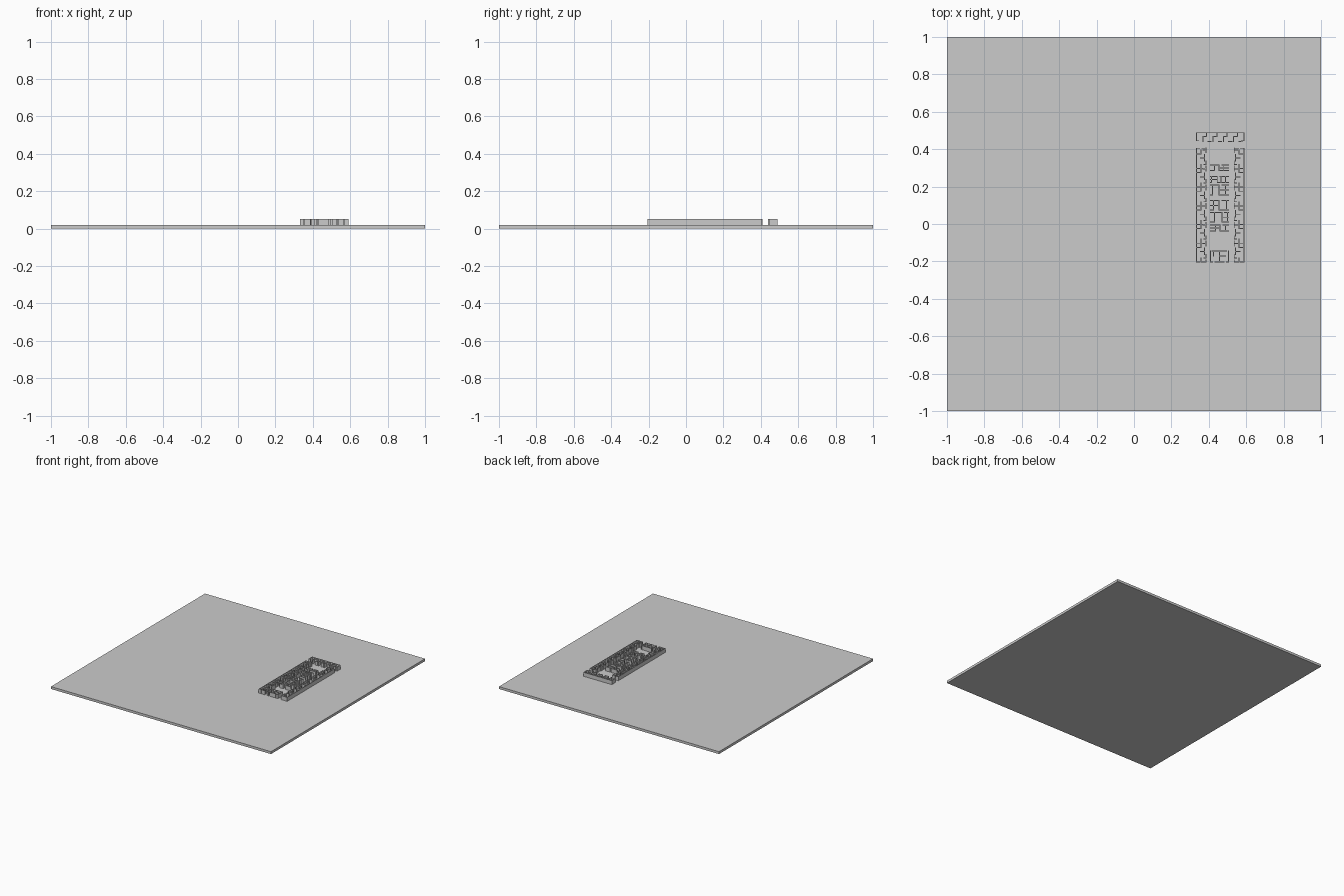
import bpy, bmesh

if "Cube" in bpy.data.objects:
    bpy.data.objects.remove(bpy.data.objects["Cube"])

BASE, TOP, T = 0.02, 0.053, 0.005


def add_box(bm, x0, x1, y0, y1, z0, z1):
    v = [bm.verts.new((x, y, z)) for z in (z0, z1)
         for x, y in ((x0, y0), (x1, y0), (x1, y1), (x0, y1))]
    for f in ((3, 2, 1, 0), (4, 5, 6, 7), (0, 1, 5, 4), (1, 2, 6, 5), (2, 3, 7, 6), (3, 0, 4, 7)):
        bm.faces.new([v[i] for i in f])


def finish(bm, name):
    me = bpy.data.meshes.new(name)
    bm.to_mesh(me)
    bm.free()
    ob = bpy.data.objects.new(name, me)
    bpy.context.collection.objects.link(ob)


def walls(name, segs):
    # each segment is the centre line of an axis-aligned wall
    bm = bmesh.new()
    for xa, ya, xb, yb in segs:
        h = T / 2
        add_box(bm, min(xa, xb) - h, max(xa, xb) + h,
                min(ya, yb) - h, max(ya, yb) + h, BASE, TOP)
    finish(bm, name)


# ground plate
bm = bmesh.new()
add_box(bm, -1, 1, -1, 1, 0, BASE)
finish(bm, "ground_plate")

L, R, B, N = 0.333, 0.588, -0.203, 0.488     # outline of the floor plan

# one room pair: u runs in from the outer wall, v runs along it
UNIT = [(0, 0, .018, 0), (.026, 0, .052, 0), (.026, 0, .026, .022),
        (.052, 0, .052, .012), (.04, .022, .052, .022), (.052, .022, .052, .04),
        (.022, .055, .045, .055), (.045, .04, .045, .075),
        (0, .078, .026, .078), (.026, .078, .026, .098),
        (.035, .098, .052, .098), (.052, .085, .052, .11)]
PITCH, COUNT = 0.1, 6


def wing(x, sign):
    segs = [(x, B, x, 0.405)]
    for i in range(COUNT):
        y = B + i * PITCH
        segs += [(x + sign * a, y + b, x + sign * c, y + d) for a, b, c, d in UNIT]
    segs += [(x, .405, x + sign * .018, .405), (x + sign * .03, .405, x + sign * .052, .405)]
    return segs


walls("left_wing_walls", wing(L, 1))
walls("right_wing_walls", wing(R, -1))

# rooms along the back edge, with closed back corners
back = [(L, N, R, N), (L, N, L, .445), (R, N, R, .445),
        (L, .445, .345, .445), (R, .445, .575, .445)]
for i in range(4):
    x = L + .055 + i * .055
    back += [(x, N, x, .468), (x - .02, .468, x, .468), (x - .02, .468, x - .02, .442),
             (x + .008, .442, x + .025, .442)]
walls("back_room_walls", back)

# service core: (low y, high y, divider positions, closed sides)
core = []
CL, CR = 0.408, 0.505
for y0, y1, cols, side in ((.285, .315, (.43, .455, .48), 0), (.222, .255, (.415, .445, .465, .49), 1),
                           (.155, .208, (.42, .455, .49), 0), (.075, .125, (.425, .455, .495), 1),
                           (.01, .062, (.43, .47, .5), 0), (-.037, -.005, (.435, .46, .49), 1)):
    mid = (y0 + y1) / 2
    core += [(x, y0, x, y1) for x in cols]
    core += [(CL, y1, cols[1], y1), (cols[1] + .015, y1, CR, y1),
             (CL, y0, cols[0], y0), (cols[1], y0, CR, y0)]
    core += [(CL, mid, cols[1], mid)] if side else [(cols[1], mid, CR, mid)]
walls("core_walls", core)

# front lobby: two rooms sharing a divider
walls("front_lobby_walls", [
    (CL, B, CL, -.145), (CR, B, CR, -.145), (.457, B, .457, -.145),
    (CL + .01, -.145, CR - .01, -.145), (CL, B, .42, B), (.432, B, .482, B),
    (.494, B, CR, B), (.425, -.145, .425, -.17), (.457, -.172, .49, -.172)])
